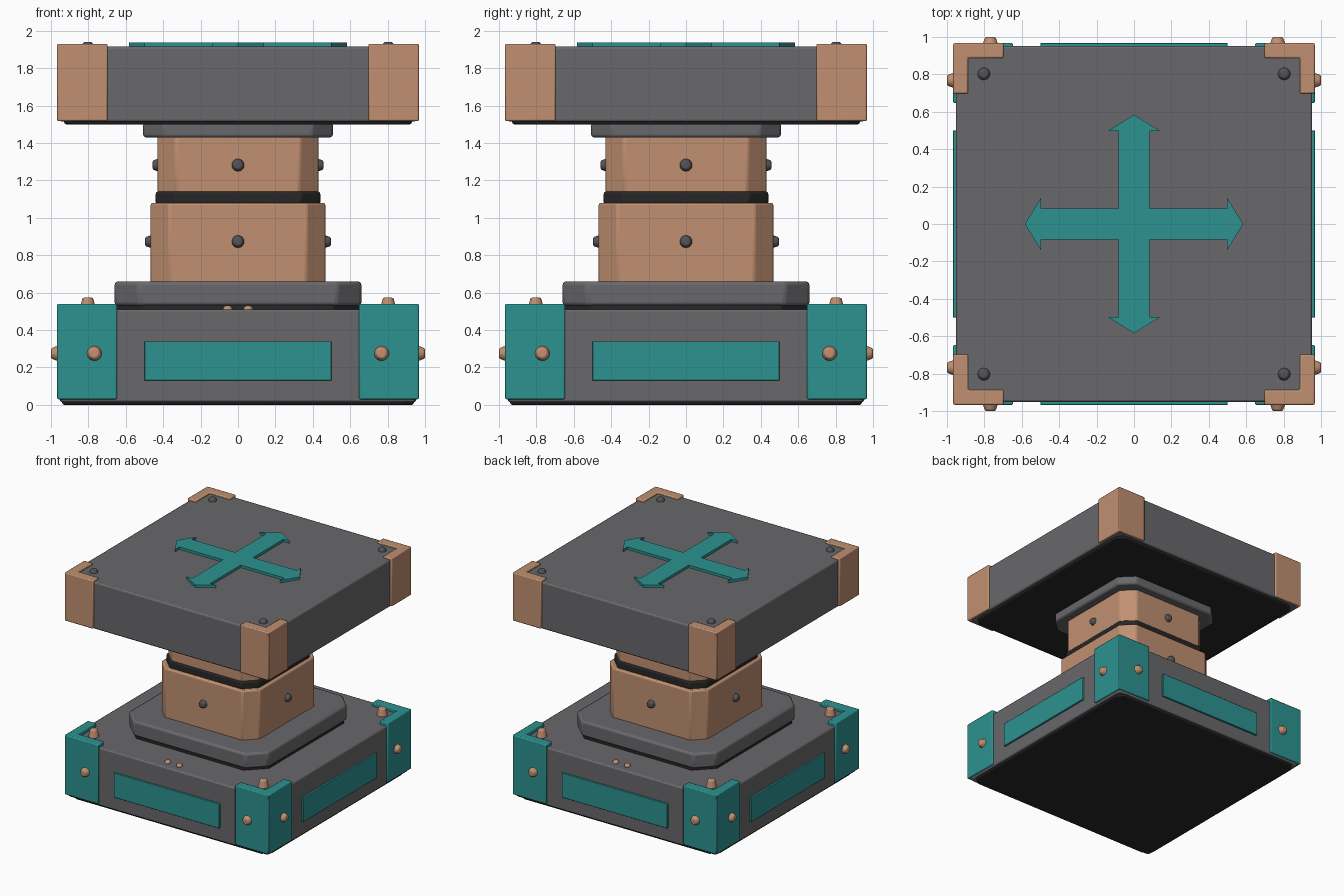
import bpy, bmesh, math
from mathutils import Vector

if "Cube" in bpy.data.objects:
    bpy.data.objects.remove(bpy.data.objects["Cube"])


def material(name, rgb):
    m = bpy.data.materials.new(name)
    m.diffuse_color = (*rgb, 1)
    m.use_nodes = True
    m.node_tree.nodes["Principled BSDF"].inputs["Base Color"].default_value = m.diffuse_color
    return m


TEAL = material("teal", (0.025, 0.29, 0.28))
COPPER = material("copper", (0.53, 0.28, 0.165))
GREY = material("dark_grey", (0.14, 0.14, 0.15))
BLACK = material("black", (0.02, 0.02, 0.02))
STEEL = material("rivet_grey", (0.09, 0.09, 0.1))


def finish(bm, name, mat, bevel=0.0):
    bmesh.ops.recalc_face_normals(bm, faces=bm.faces)
    me = bpy.data.meshes.new(name)
    bm.to_mesh(me)
    bm.free()
    ob = bpy.data.objects.new(name, me)
    bpy.context.collection.objects.link(ob)
    me.materials.append(mat)
    if bevel:
        b = ob.modifiers.new("bevel", 'BEVEL')
        b.width, b.segments, b.limit_method = bevel, 2, 'ANGLE'
    bpy.ops.object.select_all(action='DESELECT')
    bpy.context.view_layer.objects.active = ob
    ob.select_set(True)
    bpy.ops.object.shade_smooth_by_angle(angle=math.radians(35))
    return ob


def prism(name, pts, z0, z1, mat, bevel=0.0):
    """Extrude an outline from z0 to z1."""
    bm = bmesh.new()
    f = bm.faces.new([bm.verts.new((x, y, z0)) for x, y in pts])
    top = bmesh.ops.extrude_face_region(bm, geom=[f])["geom"]
    for v in top:
        if isinstance(v, bmesh.types.BMVert):
            v.co.z = z1
    return finish(bm, name, mat, bevel)


def slab(name, h, c, z0, z1, mat, bevel=0.012):
    """Square block of half width h with corners cut by c."""
    q = h - c
    pts = [(h, -q), (h, q), (q, h), (-q, h), (-h, q), (-h, -q), (-q, -h), (q, -h)]
    return prism(name, pts, z0, z1, mat, bevel)


def rivet(name, base, axis, r, height, mat):
    bm = bmesh.new()
    bmesh.ops.create_cone(bm, cap_ends=True, segments=20, radius1=r,
                          radius2=r * 0.65, depth=height)
    ob = finish(bm, name, mat, 0.008)
    axis = Vector(axis)
    ob.rotation_euler = axis.to_track_quat('Z', 'Y').to_euler()
    ob.location = Vector(base) + axis * height / 2


def brackets(name, arm, t, z0, z1, mat):
    h = 0.967
    for sx in (-1, 1):
        for sy in (-1, 1):
            pts = [(h, h), (h - arm, h), (h - arm, h - t), (h - t, h - t),
                   (h - t, h - arm), (h, h - arm)]
            prism(name, [(sx * x, sy * y) for x, y in pts], z0, z1, mat, 0.008)


# stacked body
slab("base_underside", 0.94, 0.06, 0.0, 0.03, BLACK)
slab("base_block", 0.953, 0.02, 0.014, 0.51, GREY)
slab("base_gasket", 0.65, 0.14, 0.5, 0.54, BLACK, 0.006)
slab("base_plinth", 0.66, 0.13, 0.53, 0.66, GREY, 0.018)
slab("lower_column", 0.467, 0.1, 0.65, 1.08, COPPER)
slab("column_gasket", 0.44, 0.1, 1.07, 1.14, BLACK)
slab("upper_column", 0.43, 0.1, 1.13, 1.44, COPPER)
slab("column_collar", 0.507, 0.11, 1.43, 1.51, GREY, 0.015)
slab("platform_underside", 0.93, 0.06, 1.5, 1.53, BLACK)
slab("platform_block", 0.953, 0.02, 1.514, 1.915, GREY)

# corner guards
brackets("base_corner_guard", 0.32, 0.08, 0.03, 0.54, TEAL)
brackets("platform_corner_guard", 0.27, 0.08, 1.517, 1.93, COPPER)

# side panels and side rivets, repeated on four faces
for k in range(4):
    a = k * math.pi / 2
    n = Vector((round(math.sin(a)), -round(math.cos(a)), 0))
    t = Vector((-n.y, n.x, 0))
    corners = [n * d + t * s for d, s in ((0.94, -0.5), (0.94, 0.5), (0.968, 0.5), (0.968, -0.5))]
    prism("side_panel", [(p.x, p.y) for p in corners], 0.13, 0.34, TEAL, 0.004)
    for s in (-0.768, 0.768):
        rivet("guard_rivet", n * 0.96 + t * s + Vector((0, 0, 0.275)), n, 0.042, 0.04, COPPER)
    rivet("lower_column_rivet", n * 0.46 + Vector((0, 0, 0.873)), n, 0.036, 0.037, STEEL)
    rivet("upper_column_rivet", n * 0.423 + Vector((0, 0, 1.282)), n, 0.036, 0.034, STEEL)

# rivets on the top faces
for x in (-0.803, 0.803):
    for y in (-0.803, 0.803):
        rivet("base_top_rivet", (x, y, 0.505), (0, 0, 1), 0.044, 0.068, COPPER)
        rivet("platform_top_rivet", (x, y, 1.91), (0, 0, 1), 0.036, 0.03, STEEL)
for x in (-0.055, 0.055):
    for y in (-0.87, 0.87):
        rivet("small_base_stud", (x, y, 0.505), (0, 0, 1), 0.029, 0.025, COPPER)

# four-way arrow on the platform
w, head, shaft, tip = 0.084, 0.14, 0.497, 0.584
arm = [(w, -w), (w, -shaft), (head, -shaft), (0, -tip), (-head, -shaft), (-w, -shaft)]
outline = []
for k in range(4):
    c, s = ((1, 0), (0, -1), (-1, 0), (0, 1))[k]
    outline += [(c * x - s * y, s * x + c * y) for x, y in arm]
prism("four_way_arrow", outline, 1.905, 1.937, TEAL)
